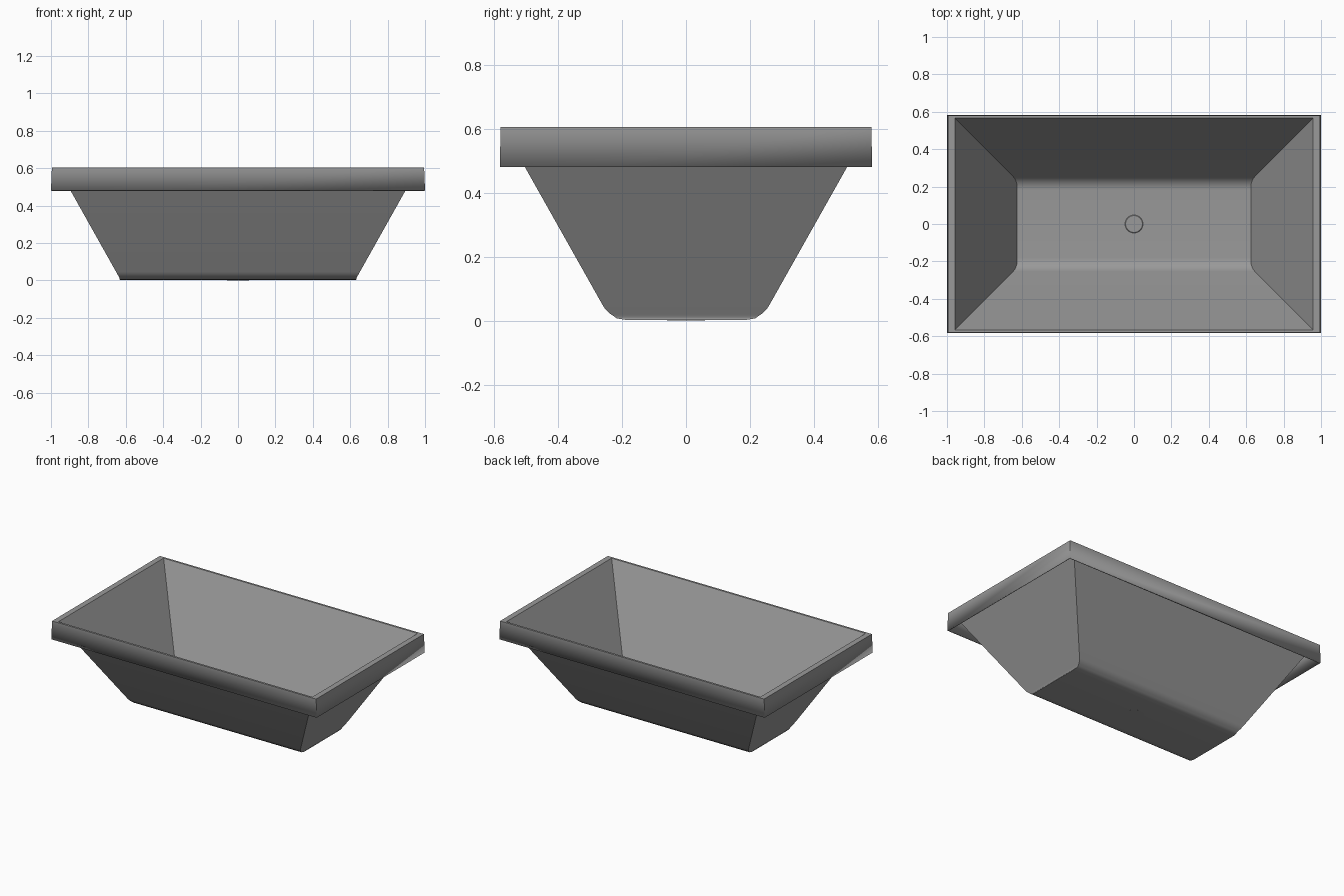
import bpy, bmesh, math

if "Cube" in bpy.data.objects:
    bpy.data.objects.remove(bpy.data.objects["Cube"])

TOP, FLOOR = 0.605, 0.01
SLOPE = 0.565

mat = bpy.data.materials.new("mid_grey")
mat.diffuse_color = (0.32, 0.32, 0.32, 1)
mat.use_nodes = True
mat.node_tree.nodes["Principled BSDF"].inputs["Base Color"].default_value = mat.diffuse_color


def finish(obj):
    obj.data.materials.append(mat)
    bpy.ops.object.select_all(action='DESELECT')
    bpy.context.view_layer.objects.active = obj
    obj.select_set(True)
    bpy.ops.object.shade_smooth_by_angle(angle=math.radians(35))


def half_length(z):
    # sloping end wall with a short upright foot
    return max(0.626, 0.957 - 0.5625 * (TOP - z))


# half rings (x, y, z): skirt, flat lip, sloping wall, rounded long bottom edge
rings = [(1.0, 0.582, 0.48), (0.995, 0.58, TOP), (half_length(TOP), 0.566, TOP)]
R = 0.085
corner_y = 0.566 - SLOPE * (TOP - FLOOR)
turn = math.atan2(1, SLOPE)
centre_y = corner_y - R * math.tan(turn / 2)
for i in range(9):
    a = turn * (1 - i / 8)
    z = FLOOR + R * (1 - math.cos(a))
    rings.append((half_length(z), centre_y + R * math.sin(a), z))

# basin shell: rectangular rings bridged from skirt to floor
bm = bmesh.new()
loops = [[bm.verts.new((sx * x, sy * y, z))
          for sx, sy in ((1, 1), (-1, 1), (-1, -1), (1, -1))] for x, y, z in rings]
for a, b in zip(loops, loops[1:]):
    for k in range(4):
        n = (k + 1) % 4
        bm.faces.new((a[k], a[n], b[n], b[k]))
floor = bm.faces.new(loops[-1])
bmesh.ops.recalc_face_normals(bm, faces=bm.faces)
floor.normal_update()
if floor.normal.z < 0:
    bmesh.ops.reverse_faces(bm, faces=bm.faces)
me = bpy.data.meshes.new("basin_shell")
bm.to_mesh(me)
bm.free()
basin = bpy.data.objects.new("basin_shell", me)
bpy.context.collection.objects.link(basin)
solid = basin.modifiers.new("thickness", 'SOLIDIFY')
solid.thickness = 0.008
solid.offset = -1
solid.use_even_offset = True
finish(basin)

# faint drain boss in the floor
bpy.ops.mesh.primitive_cone_add(vertices=32, radius1=0.06, radius2=0.045,
                                depth=0.013, location=(0, 0, 0.0065))
drain = bpy.context.object
drain.name = "drain_boss"
finish(drain)
